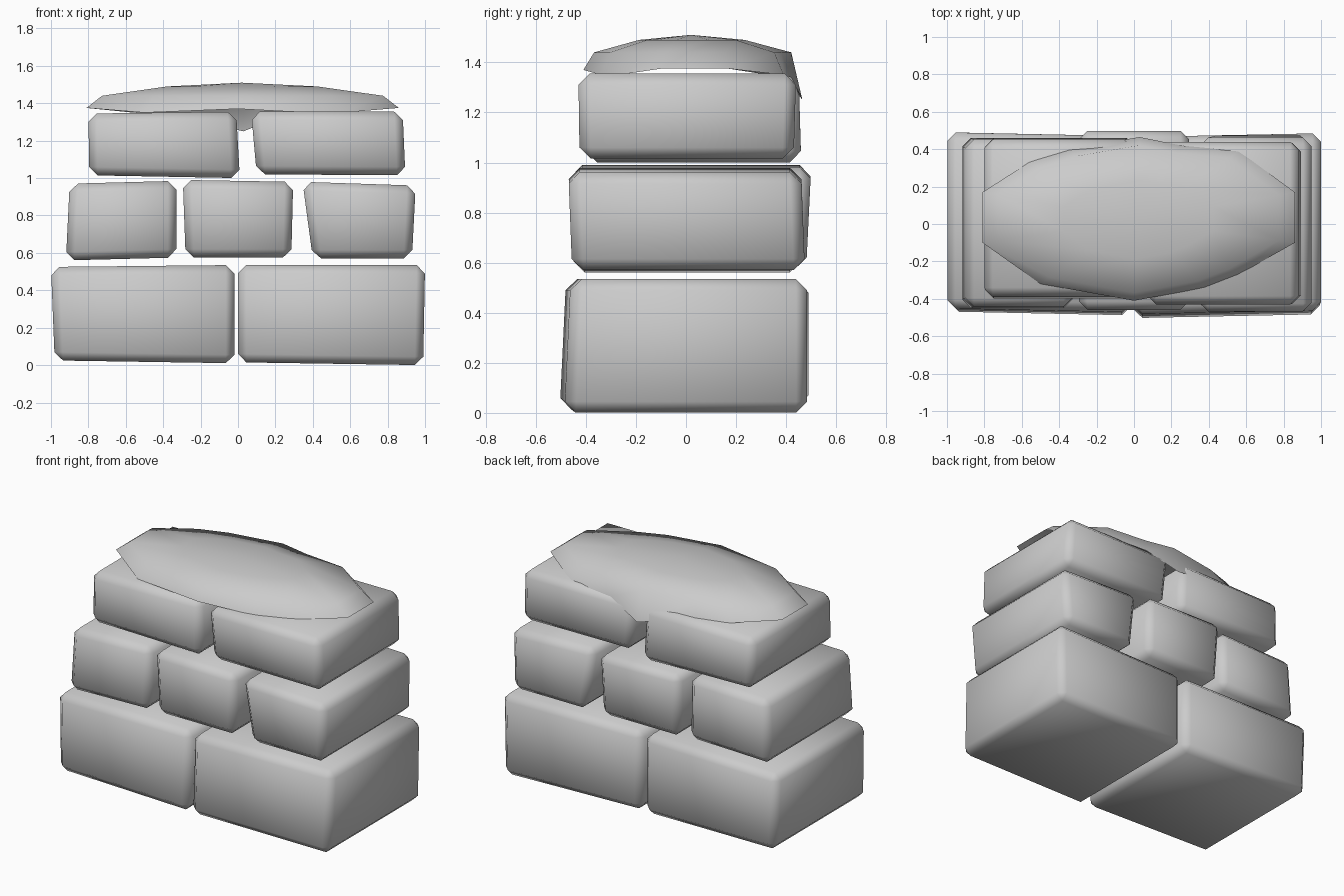
import bpy
import bmesh

cube = bpy.data.objects.get("Cube")
if cube:
    bpy.data.objects.remove(cube, do_unlink=True)

stone = bpy.data.materials.new("grey stone")
stone.use_nodes = True
GREY = (0.6, 0.6, 0.6, 1)
stone.diffuse_color = GREY
stone.node_tree.nodes["Principled BSDF"].inputs["Base Color"].default_value = GREY


def finish(name, bm):
    """Turn a bmesh into a smooth stone object."""
    bmesh.ops.recalc_face_normals(bm, faces=bm.faces)
    for f in bm.faces:
        f.smooth = True
    mesh = bpy.data.meshes.new(name)
    bm.to_mesh(mesh)
    bm.free()
    mesh.materials.append(stone)
    obj = bpy.data.objects.new(name, mesh)
    bpy.context.scene.collection.objects.link(obj)
    return obj


def block(name, low, high, z_low, z_high, twist=0.0):
    """Uneven block: low/high are x0, x1, y0, y1; z pairs are the -x and +x heights."""
    bm = bmesh.new()
    bmesh.ops.create_cube(bm, size=2)
    for v in bm.verts:
        right, back, up = (int(c > 0) for c in v.co)
        rect = high if up else low
        z = (z_high if up else z_low)[right]
        v.co = (rect[right], rect[2 + back] + twist * (right - 0.5), z)
    bmesh.ops.bevel(bm, geom=bm.edges[:], offset=0.045, segments=1,
                    affect='EDGES', clamp_overlap=True)
    return finish(name, bm)


# Bottom course
block("bottom_block_right", (-0.98, -0.02, -0.48, 0.48), (-1.0, -0.02, -0.46, 0.48),
      (0.025, 0.01), (0.525, 0.535), -0.02)
block("bottom_block_left", (0.0, 0.99, -0.495, 0.475), (0.0, 1.0, -0.47, 0.475),
      (0.015, 0.0), (0.535, 0.535), 0.02)

# Middle course
block("middle_block_right", (-0.92, -0.33, -0.45, 0.46), (-0.9, -0.33, -0.44, 0.45),
      (0.56, 0.575), (0.97, 0.985))
block("middle_block_centre", (-0.28, 0.285, -0.45, 0.48), (-0.295, 0.295, -0.46, 0.5),
      (0.575, 0.575), (0.99, 0.98))
block("middle_block_left", (0.4, 0.93, -0.455, 0.475), (0.345, 0.95, -0.47, 0.46),
      (0.57, 0.57), (0.98, 0.96))

# Top course
block("top_block_right", (-0.795, 0.01, -0.4, 0.46), (-0.8, -0.01, -0.385, 0.45),
      (1.015, 1.0), (1.345, 1.355))
block("top_block_left", (0.1, 0.895, -0.425, 0.43), (0.07, 0.88, -0.43, 0.44),
      (1.02, 1.015), (1.355, 1.355))

# Domed cap: an open shell of shrinking rings over an uneven rim
RIM = [(-0.81, -0.1, 1.375), (-0.5, -0.32, 1.35), (0.0, -0.41, 1.37),
       (0.38, -0.34, 1.35), (0.56, -0.27, 1.35), (0.86, -0.1, 1.375),
       (0.86, 0.17, 1.375), (0.56, 0.39, 1.35), (0.25, 0.42, 1.34),
       (0.03, 0.465, 1.25), (-0.35, 0.4, 1.34), (-0.56, 0.33, 1.35),
       (-0.81, 0.17, 1.375)]
CX, CY = 0.02, 0.02
bm = bmesh.new()
rings = [[bm.verts.new(p) for p in RIM]]
for scale, z in ((0.9, 1.44), (0.48, 1.49)):
    rings.append([bm.verts.new((CX + (x - CX) * scale, CY + (y - CY) * scale, z))
                  for x, y, _ in RIM])
apex = bm.verts.new((CX, CY, 1.51))
n = len(RIM)
for i in range(n):
    j = (i + 1) % n
    for a, b in zip(rings, rings[1:]):
        bm.faces.new((a[i], a[j], b[j], b[i]))
    bm.faces.new((rings[-1][i], rings[-1][j], apex))
finish("domed_cap", bm)
